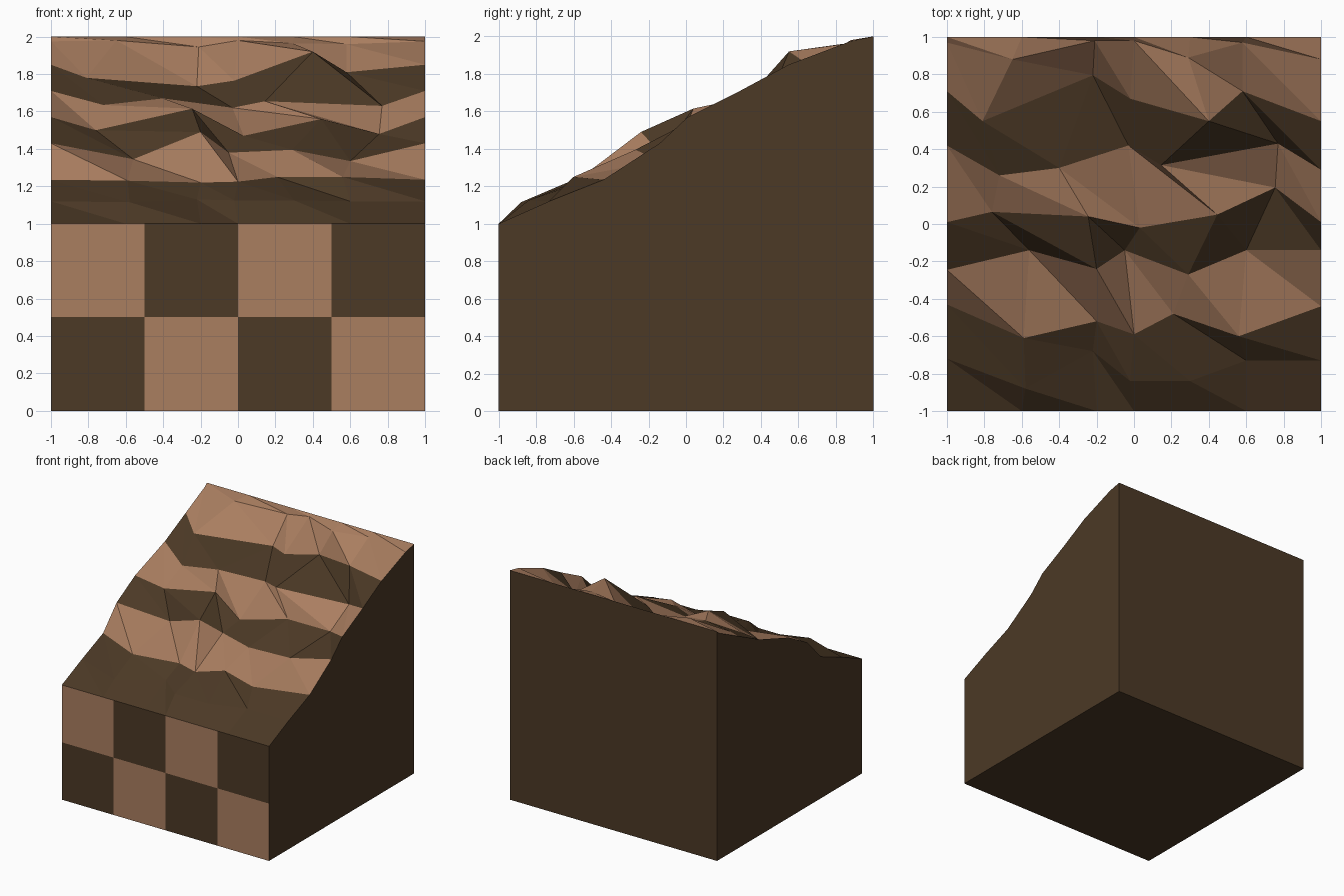
import bpy, bmesh

if "Cube" in bpy.data.objects:
    bpy.data.objects.remove(bpy.data.objects["Cube"])


def material(name, rgb):
    m = bpy.data.materials.new(name)
    m.diffuse_color = (*rgb, 1)
    m.use_nodes = True
    m.node_tree.nodes["Principled BSDF"].inputs["Base Color"].default_value = m.diffuse_color
    return m


DARK, LIGHT = 0, 1
mats = [material("dark brown", (0.072, 0.041, 0.019)),
        material("light clay brown", (0.402, 0.209, 0.117))]


def ledge(y_left, y_right, z_edge, *mid):
    """One jagged ledge line across the slope, from x=-1 to x=1."""
    return [(-1, y_left, z_edge), *mid, (1, y_right, z_edge)]


def straight(y, z):
    return [(x, y, z) for x in (-1, -.6, -.2, 0, .3, .6, 1)]


# ledge lines from the low front edge to the high back edge
foot = straight(-1, 1)
toe = ledge(-.72, -.73, 1.12, (-.58, -.88, 1.115), (-.22, -.68, 1.13),
            (-.02, -.84, 1.125), (.3, -.84, 1.125), (.6, -.73, 1.12))
dip1 = ledge(-.43, -.44, 1.235, (-.59, -.61, 1.23), (-.2, -.52, 1.22),
             (0, -.59, 1.225), (.21, -.48, 1.25), (.56, -.6, 1.25))
lip1 = ledge(-.245, -.14, 1.43, (-.56, -.14, 1.345), (-.2, -.24, 1.49),
             (-.05, -.14, 1.38), (.29, -.27, 1.395), (.6, -.14, 1.335))
dip2 = ledge(.01, .01, 1.57, (-.76, .065, 1.5), (-.245, .04, 1.615),
             (.03, -.02, 1.47), (.445, .05, 1.56), (.755, .195, 1.48))
lip2 = ledge(.42, .29, 1.71, (-.72, .26, 1.635), (-.4, .3, 1.67),
             (-.03, .42, 1.62), (.145, .315, 1.655), (.77, .43, 1.63))
dip3 = ledge(.71, .55, 1.85, (-.81, .55, 1.78), (-.22, .795, 1.735),
             (-.02, .67, 1.765), (.4, .55, 1.92), (.58, .71, 1.81))
brow = ledge(.97, .88, 1.975, (-.65, .88, 1.98), (-.21, .98, 1.945),
             (0, .98, 1.98), (.29, .89, 1.965), (.58, .97, 1.96))
crest = straight(1, 2)
rows = [foot, toe, dip1, lip1, dip2, lip2, dip3, brow, crest]
band_colour = [DARK, DARK, LIGHT, DARK, LIGHT, DARK, LIGHT, LIGHT]

bm = bmesh.new()
grid = [[bm.verts.new(p) for p in r] for r in rows]


def face(verts, colour):
    f = bm.faces.new(verts)
    f.material_index = colour


# striped rocky slope
for (low, high), colour in zip(zip(grid, grid[1:]), band_colour):
    for c in range(len(low) - 1):
        face((low[c], low[c + 1], high[c]), colour)
        face((low[c + 1], high[c + 1], high[c]), colour)

# plain dark sides, back and base
fl, fr, br, bl = [bm.verts.new(p) for p in
                  ((-1, -1, 0), (1, -1, 0), (1, 1, 0), (-1, 1, 0))]
face([fr, br] + [r[-1] for r in reversed(grid)], DARK)
face([bl, fl] + [r[0] for r in grid], DARK)
face([br, bl] + grid[-1], DARK)
face([fl, bl, br, fr], DARK)

# chequered front wall
for i in range(4):
    for k in range(2):
        x, z = -1 + i / 2, k / 2
        face([bm.verts.new(p) for p in
              ((x, -1, z), (x + .5, -1, z), (x + .5, -1, z + .5), (x, -1, z + .5))],
             (i + k) % 2)

bmesh.ops.remove_doubles(bm, verts=bm.verts, dist=1e-4)
mesh = bpy.data.meshes.new("rocky_slope_block")
bm.to_mesh(mesh)
bm.free()
for m in mats:
    mesh.materials.append(m)
bpy.context.collection.objects.link(bpy.data.objects.new("rocky_slope_block", mesh))
